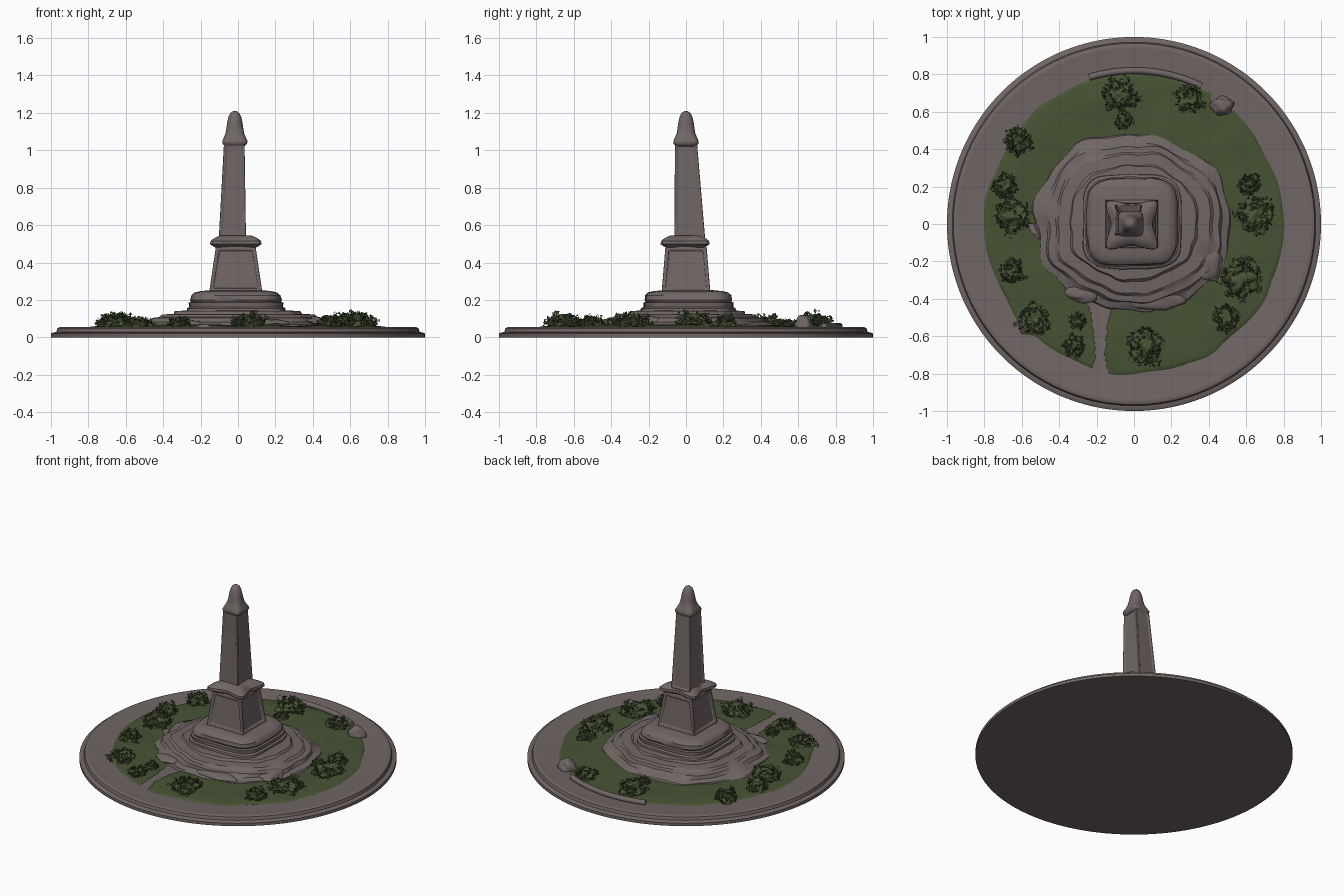
import bpy, bmesh, math, random
from mathutils import Vector, noise

if "Cube" in bpy.data.objects:
    bpy.data.objects.remove(bpy.data.objects["Cube"])

random.seed(4)


def material(name, rgb):
    m = bpy.data.materials.new(name)
    m.diffuse_color = (*rgb, 1)
    m.use_nodes = True
    m.node_tree.nodes["Principled BSDF"].inputs["Base Color"].default_value = m.diffuse_color
    return m


STONE = material("weathered stone", (0.165, 0.135, 0.129))
GREEN = material("moss green", (0.063, 0.086, 0.034))


def finish(name, bm, mat, angle=35):
    me = bpy.data.meshes.new(name)
    bm.to_mesh(me)
    bm.free()
    me.materials.append(mat)
    ob = bpy.data.objects.new(name, me)
    bpy.context.collection.objects.link(ob)
    if angle:
        bpy.ops.object.select_all(action='DESELECT')
        bpy.context.view_layer.objects.active = ob
        ob.select_set(True)
        bpy.ops.object.shade_smooth_by_angle(angle=math.radians(angle))
    return ob


def loft(rings, n=64, wobble=0.0, pinch=0.0):
    """Stack of superellipse rings: (cx, cy, half_x, half_y, z, power)."""
    bm = bmesh.new()
    rows = []
    for cx, cy, hx, hy, z, p in rings:
        row = []
        for i in range(n):
            a = math.tau * (i + 0.5) / n
            c, s = math.cos(a), math.sin(a)
            r = (abs(c) ** p + abs(s) ** p) ** (-1 / p)
            r *= 1 - pinch * math.cos(2 * a) ** 2
            r *= 1 + wobble * noise.noise(Vector((3 * c, 3 * s, 14 * z)))
            row.append(bm.verts.new((cx + hx * r * c, cy + hy * r * s, z)))
        rows.append(row)
    for lo, hi in zip(rows, rows[1:]):
        for i in range(n):
            j = (i + 1) % n
            bm.faces.new((lo[i], lo[j], hi[j], hi[i]))
    bm.faces.new(rows[0][::-1])
    bm.faces.new(rows[-1])
    return bm


def panelled_block(name, rings, inset, depth):
    """Tapered square block with a recessed panel on each side."""
    bm = loft([(cx, cy, hx, hy, z, 40) for cx, cy, hx, hy, z in rings], n=4)
    sides = [f for f in bm.faces if abs(f.normal.z) < 0.7 or not f.normal.length]
    bm.normal_update()
    sides = [f for f in bm.faces if abs(f.normal.z) < 0.7]
    bmesh.ops.inset_individual(bm, faces=sides, thickness=inset, depth=0)
    bmesh.ops.inset_individual(bm, faces=sides, thickness=0.006, depth=-depth)
    ob = finish(name, bm, STONE)
    mod = ob.modifiers.new("soft edges", 'BEVEL')
    mod.width, mod.segments, mod.limit_method = 0.005, 2, 'ANGLE'
    return ob


# Round base with a stepped rim
base = [(1, 0), (1, .02), (.99, .026), (.972, .028), (.966, .048), (.955, .054),
        (.935, .052), (.92, .05), (.3, .05)]
finish("round_base", loft([(0, 0, r, r, z, 2) for r, z in base], n=128), STONE)

# Grass ring with a ragged outline and a path through the front


def ground(x, y):
    r = math.hypot(x, y)
    t = min(1, max(0, (0.82 - r) / 0.12))
    return 0.049 + 0.014 * math.sqrt(t) + 0.009 * t * noise.noise(Vector((x * 5, y * 5, 2)))


def is_path(x, y):
    track = y < 0 and abs(x + 0.18) < 0.024 + 0.9 * (y + 0.66) ** 2 \
        + 0.012 * noise.noise(Vector((x * 8, y * 12, 0))) and x < 0
    return track or math.hypot(x - 0.48, y - 0.66) < 0.07


bm = bmesh.new()
N, M = 360, 32
grid = []
for i in range(N):
    a = math.tau * i / N
    c, s = math.cos(a), math.sin(a)
    outer = 0.805 + 0.022 * noise.noise(Vector((4 * c, 4 * s, 5)))
    row = []
    for k in range(M + 1):
        r = 0.4 + (outer - 0.4) * k / M
        z = ground(r * c, r * s) if k < M else 0.048
        row.append(bm.verts.new((r * c, r * s, z)))
    grid.append(row)
for i in range(N):
    for k in range(M):
        q = (grid[i][k], grid[i][k + 1], grid[(i + 1) % N][k + 1], grid[(i + 1) % N][k])
        mid = sum((v.co for v in q), Vector()) / 4
        if not is_path(mid.x, mid.y):
            bm.faces.new(q)
bmesh.ops.delete(bm, geom=[v for v in bm.verts if not v.link_faces], context='VERTS')
finish("grass_ring", bm, GREEN, 60)

# Worn round terraces
steps = [(.53, .045), (.515, .07), (.475, .082), (.46, .104), (.425, .108),
         (.41, .122), (.345, .126), (.335, .14), (.25, .145)]
finish("worn_terraces", loft([(-.005, .01, r, r * .9, z, 2.2) for r, z in steps],
                             n=128, wobble=.08), STONE, 30)

# Rounded square plinth
plinth = [(.265, .135), (.262, .155), (.248, .162), (.25, .185), (.238, .19),
          (.243, .2), (.238, .225), (.222, .24), (.19, .247), (.14, .252)]
finish("plinth", loft([(-.01, .012, r, r * .96, z, 4.2) for r, z in plinth], wobble=.03), STONE)

# Pedestal, cornice, shaft
panelled_block("pedestal", [(-.012, 0, .144, .132, .245), (-.012, 0, .108, .112, .485)], .025, .012)
cornice = [(.1, .475), (.125, .488), (.14, .498), (.138, .515), (.118, .53), (.085, .545)]
finish("cornice", loft([(-.012, -.005, r, r * .95, z, 14) for r, z in cornice], pinch=.2), STONE)
panelled_block("shaft", [(-.03, .02, .074, .084, .525), (-.02, 0, .056, .06, 1.04)], .018, .005)

# Collar and domed cap
cap = [(.05, 1.02, 6), (.066, 1.035, 6), (.067, 1.05, 6), (.058, 1.07, 4), (.05, 1.09, 3),
       (.045, 1.12, 2.3), (.041, 1.15, 2), (.034, 1.18, 2), (.023, 1.2, 2), (.008, 1.211, 2)]
finish("domed_cap", loft([(-.017, 0, r, r, z, p) for r, z, p in cap], n=48), STONE, 50)


# Rocks and broken slabs
def rock(name, x, y, z, size):
    bm = bmesh.new()
    bmesh.ops.create_icosphere(bm, subdivisions=3, radius=1)
    for v in bm.verts:
        k = 1 + .3 * noise.noise(v.co * 1.5 + Vector((x * 9, y * 9, 0)))
        v.co = Vector((x + v.co.x * size[0] * k, y + v.co.y * size[1] * k, z + v.co.z * size[2] * k))
    finish(name, bm, STONE, 60)


rock("boulder", .47, .63, .06, (.06, .05, .055))
rock("slab_front", .12, -.4, .075, (.14, .06, .025))
rock("slab_left", -.27, -.37, .07, (.09, .05, .022))
rock("slab_right", .4, -.2, .085, (.07, .1, .025))

# Low curved kerb at the back
cu = bpy.data.curves.new("back_kerb", 'CURVE')
cu.dimensions, cu.bevel_depth, cu.bevel_resolution, cu.use_fill_caps = '3D', .018, 3, True
cu.materials.append(STONE)
sp = cu.splines.new('POLY')
sp.points.add(20)
for i, pt in enumerate(sp.points):
    a = math.radians(107 - 43 * i / 20)
    pt.co = (.82 * math.cos(a), .82 * math.sin(a), .06, 1)
bpy.context.collection.objects.link(bpy.data.objects.new("back_kerb", cu))

# Bushes: lumpy mounds covered in small leaves (x, y, radius, height)
BUSHES = [(-.08, .69, .11, .075), (-.06, .55, .05, .04), (.3, .67, .085, .06),
          (-.62, .44, .085, .075), (-.69, .2, .08, .08), (-.65, .04, .11, .08),
          (-.65, -.25, .075, .07), (-.53, -.51, .1, .06), (-.3, -.52, .05, .045),
          (-.32, -.65, .065, .06), (.06, -.65, .12, .08), (.49, -.5, .085, .06),
          (.57, -.29, .13, .075), (.65, .05, .12, .08), (.62, .21, .065, .07)]
for n, (x, y, r, h) in enumerate(BUSHES):
    bm = bmesh.new()
    centre = Vector((x, y, ground(x, y) - .005))
    bmesh.ops.create_icosphere(bm, subdivisions=4, radius=1)

    def lump(d):
        return .8 + .4 * noise.noise(d * 2.2 + centre * 9)
    for v in bm.verts:
        d = v.co.normalized()
        k = lump(d) * .9
        v.co = centre + Vector((d.x * r * k, d.y * r * k, d.z * (h if d.z > 0 else .01) * k))
    for i in range(int(40 + 1400 * r)):
        a, up = random.uniform(0, math.tau), random.uniform(0, .95)
        flat = math.sqrt(1 - up * up)
        d = Vector((flat * math.cos(a), flat * math.sin(a), up))
        k = lump(d) * random.uniform(.85, 1.12)
        p = centre + Vector((d.x * r * k, d.y * r * k, d.z * h * k + .004))
        u = Vector([random.gauss(0, 1) for _ in range(3)]).normalized()
        w = u.cross(Vector([random.gauss(0, 1) for _ in range(3)])).normalized()
        s = random.uniform(.008, .016)
        bm.faces.new([bm.verts.new(p + q) for q in (u * s, w * s * .6, -u * s, -w * s * .6)])
    finish(f"bush_{n + 1}", bm, GREEN, 40)
